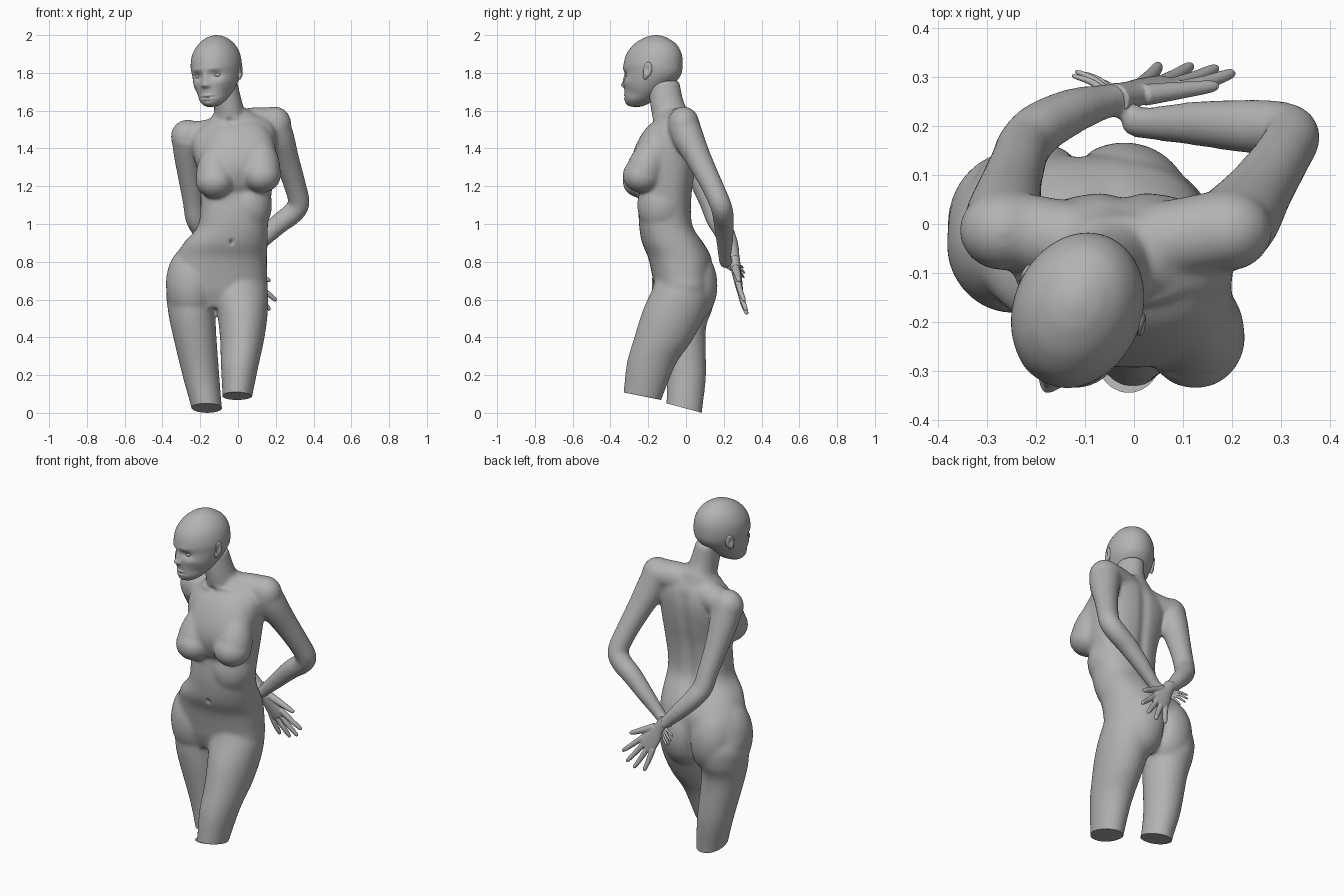
import bpy, bmesh, math
from mathutils import Vector, Matrix

skin = bpy.data.materials.new("grey_clay")
skin.diffuse_color = (0.45, 0.45, 0.45, 1)


def spline(a, b, c, d, t):
    return [0.5 * (2 * q + (r - p) * t + (2 * p - 5 * q + 4 * r - s) * t * t
                   + (3 * q - p - 3 * r + s) * t ** 3) for p, q, r, s in zip(a, b, c, d)]


def loft(bm, secs, side=None, n=40, sub=6, power=2.0):
    """Skin through sections (x, y, z, rx, ry, slope); rings are level unless side is given."""
    secs = [tuple(s) + (0,) * (6 - len(s)) for s in secs]
    pad = [secs[0]] + secs + [secs[-1]]
    path = [spline(*pad[i:i + 4], j / sub) for i in range(len(secs) - 1) for j in range(sub)]
    path.append(list(secs[-1]))
    rings = []
    for i, s in enumerate(path):
        c, u, v = Vector(s[:3]), Vector((1, 0, s[5])), Vector((0, 1, 0))
        if side:
            t = Vector(path[min(i + 1, len(path) - 1)][:3]) - Vector(path[max(i - 1, 0)][:3])
            t.normalize()
            u = (Vector(side) - t * t.dot(Vector(side))).normalized()
            v = t.cross(u)
        ring = []
        for k in range(n):
            a = 2 * math.pi * k / n
            ca, sa = math.cos(a), math.sin(a)
            ex = math.copysign(abs(ca) ** (2 / power), ca) * s[3]
            ey = math.copysign(abs(sa) ** (2 / power), sa) * s[4]
            ring.append(bm.verts.new(c + u * ex + v * ey))
        rings.append(ring)
    for a, b in zip(rings, rings[1:]):
        for k in range(n):
            bm.faces.new((a[k], a[(k + 1) % n], b[(k + 1) % n], b[k]))
    bm.faces.new(rings[0][::-1])
    bm.faces.new(rings[-1])


def tube(bm, pts, side=(0, 1, 0), **kw):
    loft(bm, [(x, y, z, r, r) for x, y, z, r in pts], side, **kw)


def ball(bm, c, r, rot=None):
    m = Matrix.Translation(c) @ (rot or Matrix()) @ Matrix.Diagonal((*r, 1))
    bmesh.ops.create_icosphere(bm, subdivisions=4, radius=1, matrix=m)


def finish(name, bm, voxel=0, smooth=0):
    """Make an object, optionally fusing its parts into one smooth skin."""
    bmesh.ops.recalc_face_normals(bm, faces=bm.faces[:])
    me = bpy.data.meshes.new(name)
    bm.to_mesh(me)
    bm.free()
    ob = bpy.data.objects.new(name, me)
    bpy.context.collection.objects.link(ob)
    if voxel:
        m = ob.modifiers.new("fuse", 'REMESH')
        m.mode, m.voxel_size = 'VOXEL', voxel
        m = ob.modifiers.new("soften", 'SMOOTH')
        m.factor, m.iterations = 0.5, smooth
        dg = bpy.context.evaluated_depsgraph_get()
        new = bpy.data.meshes.new_from_object(ob.evaluated_get(dg))
        ob.modifiers.clear()
        ob.data = new
    ob.data.materials.clear()
    ob.data.materials.append(skin)
    return ob


def sculpt(ob, bumps):
    """Push vertices near each centre: (centre, radii, push)."""
    bumps = [(Vector(c), r, Vector(p)) for c, r, p in bumps]
    for v in ob.data.vertices:
        move = Vector()
        for c, r, p in bumps:
            d = v.co - c
            q = (d.x / r[0]) ** 2 + (d.y / r[1]) ** 2 + (d.z / r[2]) ** 2
            if q < 6:
                move += p * math.exp(-q)
        v.co += move


def shade(ob, angle=50):
    bpy.ops.object.select_all(action='DESELECT')
    ob.select_set(True)
    bpy.context.view_layer.objects.active = ob
    bpy.ops.object.shade_smooth_by_angle(angle=math.radians(angle))


# Torso
bm = bmesh.new()
loft(bm, [(-.118, -.02, .555, .13, .11), (-.112, -.012, .64, .258, .15), (-.108, -.018, .72, .262, .16),
          (-.09, -.033, .82, .243, .167), (-.065, -.07, .90, .222, .163), (-.03, -.103, .98, .188, .144),
          (-.018, -.112, 1.06, .182, .139), (-.01, -.106, 1.18, .19, .139),
          (-.01, -.097, 1.30, .205, .15, .08), (-.02, -.08, 1.42, .222, .145, .15),
          (-.03, -.065, 1.50, .21, .12, .17), (-.035, -.065, 1.56, .13, .092, .17),
          (-.04, -.065, 1.60, .085, .08, .12)], power=2.4)
# Upper chest and lower ribs
loft(bm, [(-.025, -.08, 1.56, .1, .06, .15), (-.015, -.115, 1.5, .16, .1, .15), (0, -.15, 1.4, .195, .122, .12),
          (0, -.168, 1.3, .2, .125, .1), (0, -.16, 1.2, .18, .105, .08), (0, -.14, 1.14, .12, .08, .08)], power=2.3)
ball(bm, (.055, -.128, 1.1), (.125, .13, .16))
# Shoulder girdle, rounded shoulders and neck
tube(bm, [(-.265, -.01, 1.46, .08), (-.15, -.03, 1.475, .08), (-.03, -.05, 1.51, .085),
          (.08, -.03, 1.537, .08), (.19, -.01, 1.535, .082)])
ball(bm, (.192, -.013, 1.532), (.09, .082, .091))
ball(bm, (-.266, -.013, 1.463), (.09, .082, .09))
loft(bm, [(-.035, -.06, 1.48, .1, .11), (-.042, -.077, 1.57, .085, .103),
          (-.054, -.102, 1.65, .075, .09), (-.075, -.118, 1.76, .07, .082)])
# Breasts sloping down from the upper chest
for x, dz in ((-.122, 0), (.125, .03)):
    tube(bm, [(x * .8, -.14, 1.41 + dz, .06), (x * .92, -.18, 1.345 + dz, .085),
              (x, -.208, 1.28 + dz, .098), (x, -.23, 1.225 + dz, .098)], side=(1, 0, 0))
    ball(bm, (x, -.232, 1.227 + dz), (.102, .104, .092))
# Buttocks and the forward hip
for x in (-.205, -.02):
    ball(bm, (x, .03, .675), (.138, .137, .2))
ball(bm, (-.245, -.04, .68), (.137, .142, .21))
# Thighs
loft(bm, [(-.2, 0, .78, .1, .1), (-.232, 0, .66, .143, .147), (-.244, -.008, .55, .128, .148),
          (-.234, -.02, .44, .118, .125), (-.197, 0, .2, .098, .106), (-.167, -.008, .03, .081, .096),
          (-.158, -.01, -.06, .075, .09)])
loft(bm, [(-.02, -.025, .79, .1, .12), (.006, -.022, .67, .145, .152), (.023, -.06, .54, .135, .17),
          (.022, -.12, .39, .117, .157), (.01, -.183, .26, .101, .131), (-.004, -.23, .08, .078, .104),
          (-.012, -.253, 0, .073, .096)])
# Arms folded behind the back
tube(bm, [(.188, -.015, 1.53, .086), (.218, .015, 1.45, .082), (.257, .07, 1.34, .068),
          (.3, .135, 1.21, .059), (.322, .18, 1.11, .057), (.287, .195, 1.055, .057),
          (.215, .2, 1.0, .054), (.12, .205, .91, .045), (.04, .205, .83, .035), (-.01, .21, .785, .032)])
tube(bm, [(-.265, -.015, 1.46, .087), (-.263, .022, 1.37, .078), (-.253, .072, 1.25, .065),
          (-.236, .126, 1.12, .057), (-.223, .16, 1.03, .056), (-.19, .196, .97, .054),
          (-.125, .23, .895, .047), (-.065, .248, .83, .037), (-.02, .26, .785, .032)])
body = finish("body", bm, .008, 24)

# Navel, throat hollow, collarbones, spine furrow, cleft
marks = [((-.035, -.235, .905), (.009, .06, .012), (0, .016, 0)),
         ((-.045, -.16, 1.545), (.02, .06, .018), (0, .012, 0)),
         ((-.1, -.15, 1.535), (.05, .06, .012), (0, -.006, .003)),
         ((.03, -.14, 1.56), (.06, .06, .012), (0, -.006, .003)),
         ((-.112, .14, .64), (.016, .08, .1), (0, -.02, 0))]
for i in range(8):
    marks.append(((-.02 - .004 * i, .04, 1.46 - .075 * i), (.03, .07, .055), (0, -.009, 0)))
sculpt(body, marks)
# Slanted cuts at the ends of the thighs
for v in body.data.vertices:
    x, y, z = v.co
    if z < .2:
        cut = .05 - .27 * (y + .1) if x < -.083 and y > -.13 else .11 - .2 * (y + .34)
        v.co.z = max(z, cut, 0)
shade(body, 45)

# Head, built facing -y and then turned and tilted
bm = bmesh.new()
loft(bm, [(0, -.09, 1.620, .012, .012), (0, -.088, 1.625, .036, .038), (0, -.072, 1.65, .067, .074),
          (0, -.045, 1.69, .092, .104), (0, -.02, 1.74, .112, .134), (0, 0, 1.79, .124, .155),
          (0, .003, 1.84, .13, .161), (0, .008, 1.90, .121, .15), (0, .014, 1.95, .094, .117),
          (0, .016, 1.982, .058, .07), (0, .018, 1.996, .026, .031), (0, .018, 2.0, .003, .003)],
     n=96, sub=10)
head = finish("head", bm)
face = [((0, -.15, 1.768), (.014, .06, .032), (0, -.013, 0)),
        ((0, -.15, 1.735), (.019, .06, .015), (0, -.02, 0)),
        ((0, -.15, 1.679), (.028, .06, .007), (0, -.009, 0)),
        ((0, -.15, 1.661), (.025, .06, .007), (0, -.009, 0)),
        ((0, -.15, 1.670), (.032, .06, .004), (0, .007, 0)),
        ((0, -.14, 1.635), (.028, .06, .014), (0, -.007, 0))]
for s in (-1, 1):
    face += [((s * .05, -.13, 1.785), (.032, .07, .02), (0, .016, 0)),
             ((s * .048, -.14, 1.818), (.035, .06, .012), (0, -.004, 0)),
             ((s * .068, -.1, 1.745), (.03, .05, .02), (s * .003, -.005, 0)),
             ((s * .08, -.08, 1.69), (.03, .05, .025), (-s * .005, 0, 0)),
             ((s * .016, -.15, 1.73), (.008, .06, .008), (0, -.006, 0))]
sculpt(head, face)

# Eyes and ears
bm = bmesh.new()
for s in (-1, 1):
    ball(bm, (s * .05, -.109, 1.785), (.024, .022, .014))
eyes = finish("eyes", bm)
bm = bmesh.new()
for s in (-1, 1):
    rot = Matrix.Rotation(s * .45, 4, 'Z') @ Matrix.Rotation(-.15, 4, 'X')
    ball(bm, (s * .128, .03, 1.808), (.012, .025, .042), rot)
    ball(bm, (s * .124, .018, 1.775), (.01, .015, .022), rot)
ears = finish("ears", bm, .004, 4)
sculpt(ears, [((s * .142, .025, 1.808), (.02, .014, .024), (-s * .012, 0, 0)) for s in (-1, 1)])
for ob in (head, eyes, ears):
    ob.location = (.018, -.237, .006)
    ob.rotation_euler = (0, -.08, math.radians(-24))
    shade(ob, 80)


# Hands
def hand(name, wrist, d, n, size, thumb, curl):
    p, d = Vector(wrist), Vector(d).normalized()
    w = Vector(n).cross(d).normalized()
    n = d.cross(w)
    bm = bmesh.new()

    def at(a, b, c=0):
        return p + (d * a + w * b + n * c) * size

    loft(bm, [(*at(a, 0), r * size, h * size) for a, r, h in
              ((-.03, .027, .025), (.02, .028, .021), (.07, .041, .018), (.12, .045, .014), (.135, .04, .01))],
         side=w, n=24)
    for i, length in enumerate((.115, .135, .128, .1)):
        o = i - 1.5 if thumb < 0 else 1.5 - i
        tube(bm, [(*at(.11 + length * t, o * (.023 + .021 * t), curl * t * t), r * size)
                  for t, r in ((0, .0125), (.5, .0115), (.9, .009), (1, .005))], side=w, n=12)
    tube(bm, [(*at(.03 + .11 * t, thumb * (.02 + .07 * t), curl * .5 * t), r * size)
              for t, r in ((0, .018), (.5, .014), (.9, .01), (1, .005))], side=n, n=12)
    shade(finish(name, bm, .0035, 3), 70)


hand("left_hand", (-.02, .26, .785), (.53, .15, -.83), (0, .97, .2), 1.27, -1, .012)
hand("right_hand", (-.005, .21, .785), (-.36, .5, -.2), (.6, .7, .3), .64, 1, -.05)
